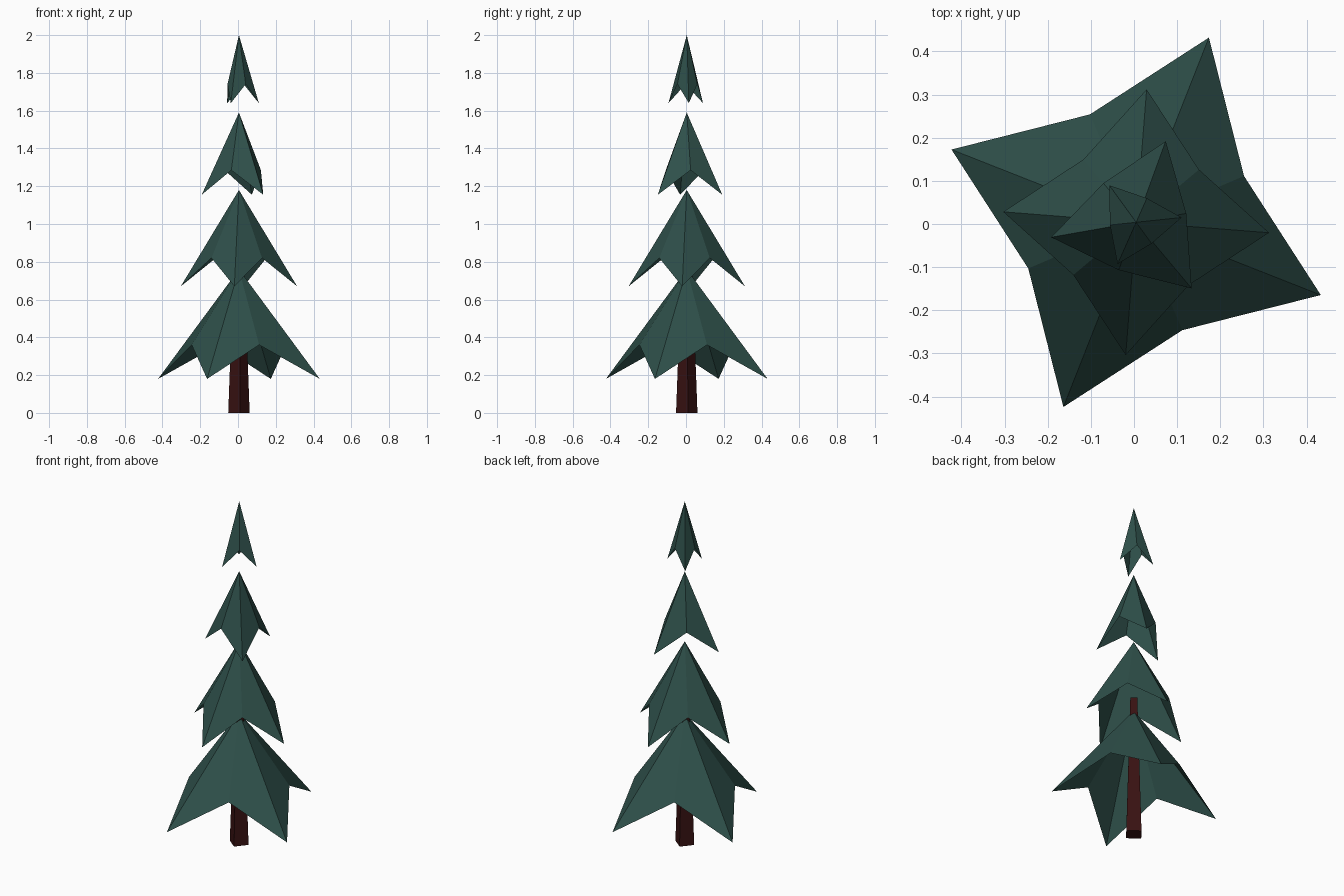
import bpy, bmesh, math

if "Cube" in bpy.data.objects:
    bpy.data.objects.remove(bpy.data.objects["Cube"])

def material(name, rgb):
    m = bpy.data.materials.new(name)
    m.diffuse_color = (*rgb, 1.0)
    m.use_nodes = True
    m.node_tree.nodes["Principled BSDF"].inputs["Base Color"].default_value = m.diffuse_color
    return m

GREEN = material("dark_pine_green", (0.028, 0.080, 0.069))
BROWN = material("dark_red_bark", (0.040, 0.006, 0.006))
CX, CY = 0.005, 0.004  # tree axis

def polar(r, degrees, z):
    a = math.radians(degrees)
    return (CX + r * math.cos(a), CY + r * math.sin(a), z)

def finish(name, bm, mat):
    me = bpy.data.meshes.new(name)
    bm.to_mesh(me)
    bm.free()
    me.materials.append(mat)
    ob = bpy.data.objects.new(name, me)
    bpy.context.collection.objects.link(ob)
    return ob

def bough_tier(name, points, apex_z, tip, notch):
    """Open star-shaped cone; tip and notch are (radius, angle, height)."""
    bm = bmesh.new()
    apex = bm.verts.new((CX, CY, apex_z))
    step = 360 / points
    rim = []
    for i in range(points):
        for r, angle, z in (tip, notch):
            rim.append(bm.verts.new(polar(r, angle + i * step, z)))
    for i, v in enumerate(rim):
        bm.faces.new((apex, v, rim[(i + 1) % len(rim)]))
    return finish(name, bm, GREEN)

# Four stacked tiers of branches, floating apart towards the top
bough_tier("bottom_boughs", 4, 0.76, (0.460, -21.5, 0.18), (0.272, 23.2, 0.36))
bough_tier("lower_boughs", 4, 1.18, (0.309, -4.5, 0.67), (0.190, 40.0, 0.82))
bough_tier("upper_boughs", 3, 1.59, (0.200, -50.0, 1.155), (0.118, 10.0, 1.285))
bough_tier("top_boughs", 3, 2.00, (0.106, 6.0, 1.64), (0.061, 66.0, 1.74))

# Square tapered trunk
bm = bmesh.new()
rings = [[bm.verts.new(polar(r, 6 + 90 * i, z)) for i in range(4)]
         for r, z in ((0.057, 0.0), (0.026, 0.83))]
for i in range(4):
    j = (i + 1) % 4
    bm.faces.new((rings[0][i], rings[0][j], rings[1][j], rings[1][i]))
bm.faces.new(rings[0][::-1])
bm.faces.new(rings[1])
finish("trunk", bm, BROWN)
